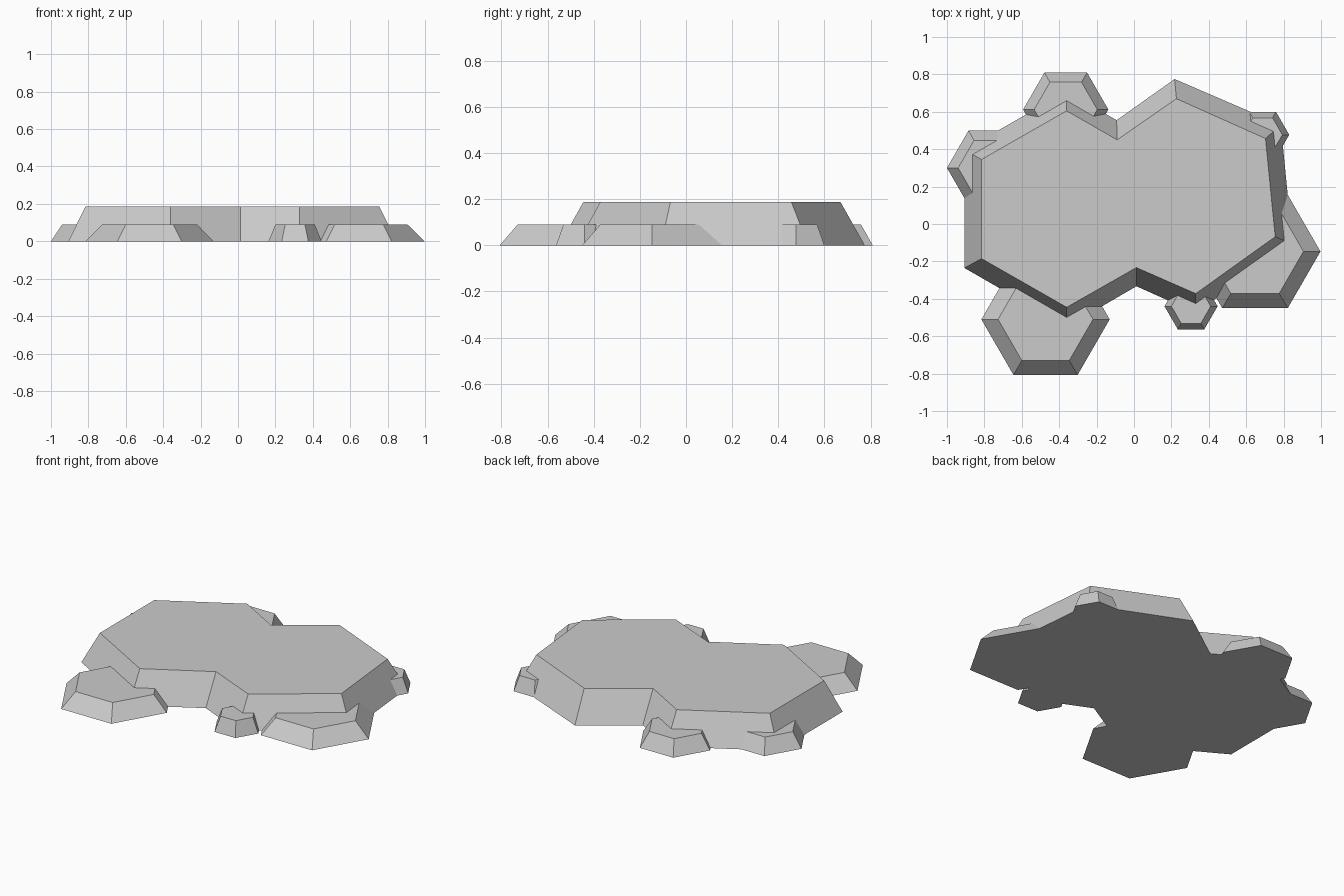
import bpy, bmesh, math

if "Cube" in bpy.data.objects:
    bpy.data.objects.remove(bpy.data.objects["Cube"])


def frustum(name, base, top, height):
    """Solid with a base outline at z = 0 and a matching smaller outline on top."""
    bm = bmesh.new()
    lo = [bm.verts.new((x, y, 0)) for x, y in base]
    hi = [bm.verts.new((x, y, height)) for x, y in top]
    bm.faces.new(lo[::-1])
    bm.faces.new(hi)
    n = len(lo)
    for i in range(n):
        j = (i + 1) % n
        bm.faces.new((lo[i], lo[j], hi[j], hi[i]))
    bmesh.ops.recalc_face_normals(bm, faces=bm.faces)
    mesh = bpy.data.meshes.new(name)
    bm.to_mesh(mesh)
    bm.free()
    obj = bpy.data.objects.new(name, mesh)
    bpy.context.collection.objects.link(obj)
    return obj


def hexagon(cx, cy, r):
    return [(cx + r * math.cos(k * math.pi / 3), cy + r * math.sin(k * math.pi / 3))
            for k in range(6)]


# Main plateau: two merged hexagonal lobes with sloping sides
top = [(-0.815, -0.185), (-0.36, -0.445), (0.013, -0.233), (0.33, -0.372), (0.755, -0.068),
       (0.703, 0.457), (0.227, 0.67), (-0.09, 0.45), (-0.36, 0.605), (-0.815, 0.345)]
base = [(-0.907, -0.235), (-0.36, -0.55), (0.013, -0.333), (0.33, -0.475), (0.848, -0.108),
        (0.785, 0.53), (0.217, 0.775), (-0.093, 0.555), (-0.36, 0.71), (-0.907, 0.397)]
plateau = frustum("rock_plateau", base, top, 0.187)

# Low hexagonal ledges around the edge: centre x, centre y, base radius
ledges = [(-0.365, 0.612, 0.228), (-0.77, 0.3, 0.23), (-0.473, -0.51, 0.343),
          (0.305, -0.44, 0.142), (0.647, -0.147, 0.35), (0.688, 0.477, 0.142)]
for i, (x, y, r) in enumerate(ledges):
    ledge = frustum(f"ledge_{i + 1}", hexagon(x, y, r), hexagon(x, y, r * 0.74), 0.09)
    # Merge the ledge into the plateau
    mod = plateau.modifiers.new("merge", 'BOOLEAN')
    mod.operation = 'UNION'
    mod.solver = 'EXACT'
    mod.object = ledge
    bpy.context.view_layer.objects.active = plateau
    bpy.ops.object.modifier_apply(modifier=mod.name)
    bpy.data.objects.remove(ledge)

# Clean the flat underside into one face
bm = bmesh.new()
bm.from_mesh(plateau.data)
bmesh.ops.dissolve_limit(bm, angle_limit=0.01, verts=bm.verts, edges=bm.edges)
bm.to_mesh(plateau.data)
bm.free()
